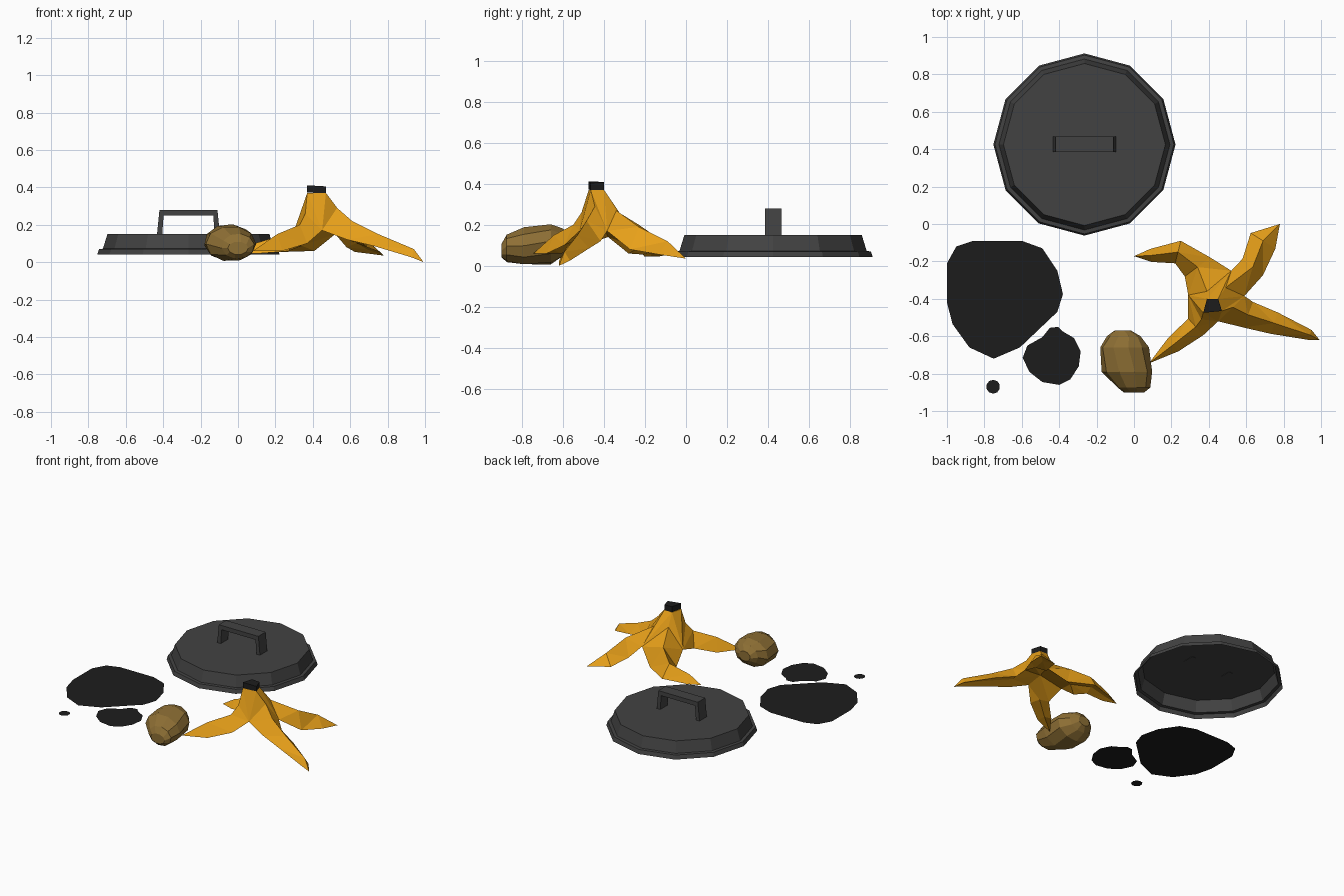
import bpy, bmesh
from math import cos, sin, pi
from mathutils import Vector

if "Cube" in bpy.data.objects:
    bpy.data.objects.remove(bpy.data.objects["Cube"])


def material(name, rgb):
    m = bpy.data.materials.new(name)
    m.diffuse_color = (*rgb, 1)
    m.use_nodes = True
    m.node_tree.nodes["Principled BSDF"].inputs["Base Color"].default_value = m.diffuse_color
    return m


IRON = material("dark_iron", (0.055, 0.055, 0.055))
BLACK = material("black", (0.012, 0.012, 0.012))
YELLOW = material("peel_yellow", (0.80, 0.35, 0.01))
BROWN = material("skin_brown", (0.27, 0.16, 0.035))


def finish(name, bm, mat, recalc=True):
    if recalc:
        bmesh.ops.recalc_face_normals(bm, faces=bm.faces)
    me = bpy.data.meshes.new(name)
    bm.to_mesh(me)
    bm.free()
    me.materials.append(mat)
    ob = bpy.data.objects.new(name, me)
    bpy.context.collection.objects.link(ob)
    return ob


def loft(name, rings, mat, cap_start=True, cap_end=True):
    bm = bmesh.new()
    vs = [[bm.verts.new(p) for p in r] for r in rings]
    n = len(vs[0])
    for a, b in zip(vs, vs[1:]):
        for i in range(n):
            j = (i + 1) % n
            bm.faces.new((a[i], a[j], b[j], b[i]))
    if cap_start:
        bm.faces.new(vs[0][::-1])
    if cap_end:
        bm.faces.new(vs[-1])
    return finish(name, bm, mat, cap_start and cap_end)


def puddle(name, pts):
    bm = bmesh.new()
    f = bm.faces.new([bm.verts.new((x, y, 0.042)) for x, y in pts])
    f.normal_update()
    if f.normal.z < 0:
        f.normal_flip()
    finish(name, bm, BLACK, False)


# Lid: open twelve-sided shell with a stepped rim
LX, LY = -0.265, 0.425
loft("lid", [[(LX + r * cos(i * pi / 6), LY + r * sin(i * pi / 6), z) for i in range(12)]
             for r, z in ((0.487, 0.042), (0.478, 0.07), (0.457, 0.072), (0.433, 0.15))],
     IRON, cap_start=False)

# Lid handle: square arch profile swept across its width
arch = [(-0.168, 0.148), (-0.155, 0.28), (0.155, 0.28), (0.168, 0.148),
        (0.14, 0.148), (0.133, 0.25), (-0.133, 0.25), (-0.14, 0.148)]
loft("lid_handle", [[(LX + x, y, z) for x, z in arch] for y in (0.385, 0.467)], IRON)

# Spilled puddles
puddle("large_puddle", [(-0.95, -0.12), (-0.86, -0.09), (-0.60, -0.09), (-0.49, -0.13),
                        (-0.41, -0.25), (-0.38, -0.375), (-0.41, -0.47), (-0.61, -0.66),
                        (-0.75, -0.72), (-0.88, -0.66), (-0.97, -0.535), (-1.0, -0.42), (-1.0, -0.21)])
puddle("medium_puddle", [(-0.45, -0.555), (-0.405, -0.55), (-0.38, -0.575), (-0.32, -0.61),
                         (-0.285, -0.68), (-0.295, -0.76), (-0.34, -0.83), (-0.40, -0.86),
                         (-0.49, -0.845), (-0.56, -0.79), (-0.595, -0.715), (-0.57, -0.65), (-0.49, -0.605)])
puddle("small_puddle", [(-0.753 + 0.037 * cos((i + .5) * pi / 5), -0.87 + 0.037 * sin((i + .5) * pi / 5))
                        for i in range(10)])

# Potato: faceted rings along y (y, centre x, half width, centre z, half height)
rings = []
for k, (y, cx, w, cz, h) in enumerate(((-0.90, 0.0, 0.055, 0.075, 0.035), (-0.875, 0.0, 0.088, 0.085, 0.068),
                                       (-0.79, -0.038, 0.135, 0.098, 0.095), (-0.66, -0.05, 0.132, 0.105, 0.099),
                                       (-0.60, -0.055, 0.09, 0.115, 0.07), (-0.57, -0.06, 0.045, 0.115, 0.035))):
    rings.append([(cx + w * cos((i + k % 2 * .25) * pi / 5), y,
                   cz + h * sin((i + k % 2 * .25) * pi / 5)) for i in range(10)])
loft("potato", rings, BROWN)

# Peel stem end
corners = [(0.45, -0.40), (0.39, -0.40), (0.37, -0.475), (0.47, -0.465)]
loft("peel_stem_end", [[(x, y, z - 0.06 * (x - 0.42)) for x, y in corners] for z in (0.37, 0.408)], BLACK)

# Peel: four strips, each with a start ridge, stations
# (x, y, ridge z, half width, edge z) and a pointed tip
strips = [
    ((0.49, -0.34, 0.27), [(0.635, -0.23, 0.19, 0.07, 0.08), (0.69, -0.09, 0.12, 0.078, 0.055)], (0.78, 0.0, 0.035)),
    ((0.39, -0.36, 0.28), [(0.34, -0.23, 0.20, 0.085, 0.06), (0.235, -0.15, 0.145, 0.062, 0.055),
                           (0.09, -0.168, 0.10, 0.035, 0.045)], (0.0, -0.172, 0.045)),
    ((0.36, -0.51, 0.26), [(0.33, -0.55, 0.20, 0.06, 0.10), (0.21, -0.645, 0.15, 0.045, 0.06)], (0.08, -0.745, 0.06)),
    ((0.53, -0.445, 0.29), [(0.61, -0.485, 0.22, 0.073, 0.12), (0.75, -0.53, 0.15, 0.06, 0.085),
                            (0.94, -0.593, 0.07, 0.028, 0.025)], (0.992, -0.62, 0.0))]
valleys = [(0.52, -0.25, 0.15), (0.29, -0.38, 0.14), (0.45, -0.52, 0.17), (0.59, -0.385, 0.17)]
bm = bmesh.new()
neck = [bm.verts.new((x, y, 0.37)) for x, y in corners]
val = [bm.verts.new(v) for v in valleys]
centre = bm.verts.new((0.45, -0.40, 0.19))
bm.faces.new(neck)
for i, (start, stations, tip) in enumerate(strips):
    ridge = bm.verts.new(start)
    bm.faces.new((neck[i], neck[(i + 1) % 4], val[i]))
    bm.faces.new((neck[i], val[i], ridge))
    bm.faces.new((neck[i], ridge, val[i - 1]))
    prev = [val[i], ridge, val[i - 1], centre]
    path = [start] + stations + [tip]
    for k, (x, y, zr, w, ze) in enumerate(stations, 1):
        a, b = path[k - 1], path[k + 1]
        side = Vector((a[1] - b[1], b[0] - a[0], 0)).normalized() * w
        c = Vector((x, y, ze))
        ring = [bm.verts.new(p) for p in (c + side, (x, y, zr), c - side, (x, y, ze + 0.2 * (zr - ze)))]
        for j in range(4):
            bm.faces.new((prev[j], prev[(j + 1) % 4], ring[(j + 1) % 4], ring[j]))
        prev = ring
    end = bm.verts.new(tip)
    for j in range(4):
        bm.faces.new((prev[j], prev[(j + 1) % 4], end))
bmesh.ops.triangulate(bm, faces=bm.faces)
finish("banana_peel", bm, YELLOW)
